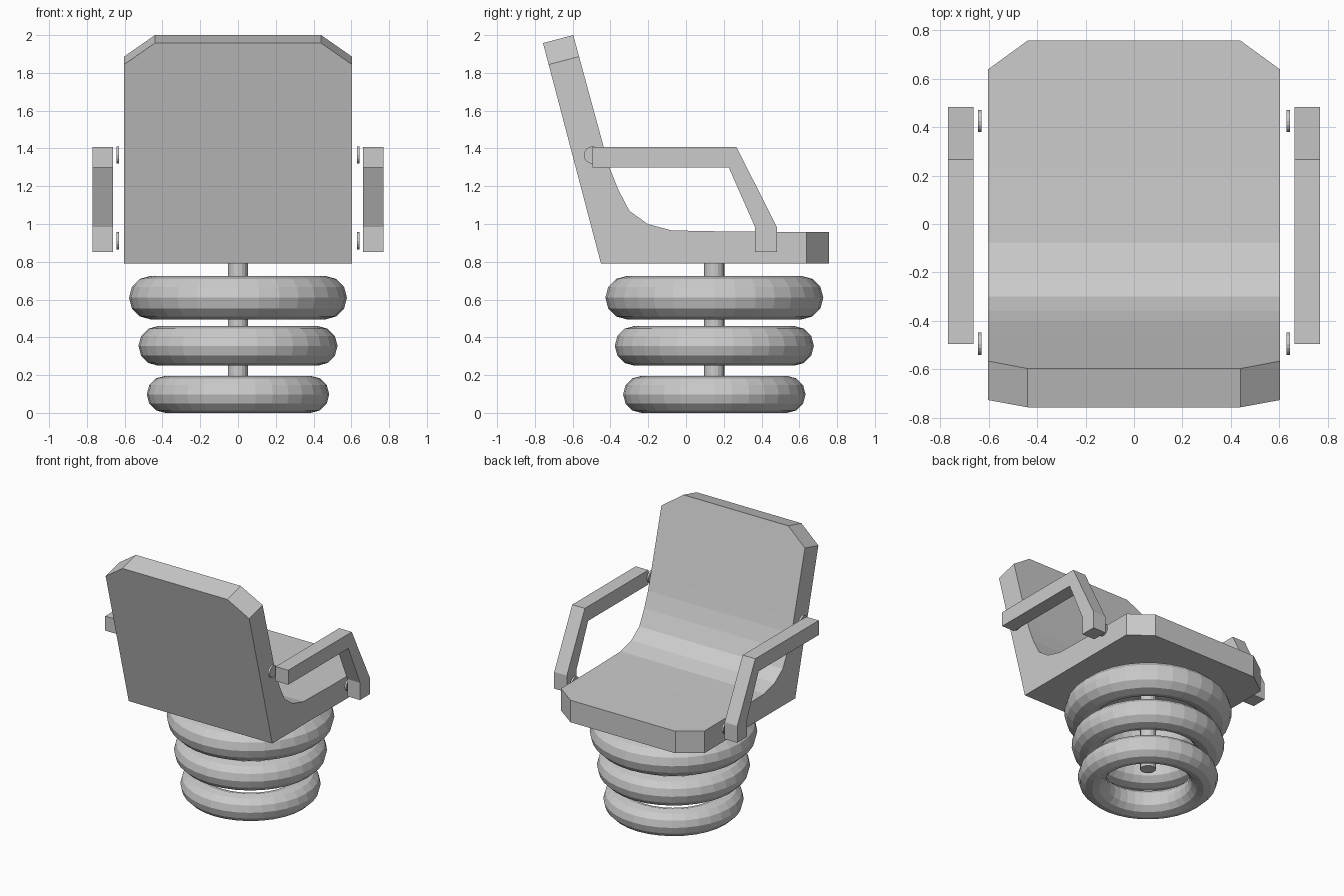
import bpy, bmesh
from math import pi
from mathutils import Vector

if "Cube" in bpy.data.objects:
    bpy.data.objects.remove(bpy.data.objects["Cube"])


def extrude_profile(name, pts, x0, x1, cuts=()):
    """Extrude a (y, z) profile along x, then trim with (point, normal) planes."""
    bm = bmesh.new()
    face = bm.faces.new([bm.verts.new((x0, y, z)) for y, z in pts])
    ext = bmesh.ops.extrude_face_region(bm, geom=[face])
    moved = [g for g in ext["geom"] if isinstance(g, bmesh.types.BMVert)]
    bmesh.ops.translate(bm, verts=moved, vec=(x1 - x0, 0, 0))
    for co, no in cuts:
        geom = bm.verts[:] + bm.edges[:] + bm.faces[:]
        res = bmesh.ops.bisect_plane(bm, geom=geom, plane_co=co, plane_no=no,
                                     clear_outer=True)
        rim = [g for g in res["geom_cut"] if isinstance(g, bmesh.types.BMEdge)]
        bmesh.ops.holes_fill(bm, edges=rim, sides=0)
    bmesh.ops.recalc_face_normals(bm, faces=bm.faces[:])
    mesh = bpy.data.meshes.new(name)
    bm.to_mesh(mesh)
    bm.free()
    obj = bpy.data.objects.new(name, mesh)
    bpy.context.collection.objects.link(obj)
    return obj


def cylinder(name, radius, depth, loc, rot=(0, 0, 0), sides=16):
    bpy.ops.mesh.primitive_cylinder_add(vertices=sides, radius=radius, depth=depth,
                                        location=loc, rotation=rot)
    bpy.context.object.name = name


# Seat shell: one L-shaped profile with the four outer corners cut off
seat_profile = [(-0.45, 0.79), (0.757, 0.79), (0.757, 0.957), (0.23, 0.96),
                (-0.077, 0.966), (-0.203, 1.0), (-0.30, 1.07), (-0.36, 1.185),
                (-0.405, 1.30), (-0.435, 1.405), (-0.597, 2.0), (-0.757, 1.958)]
cuts = []
for s in (-1, 1):
    front = Vector((s * 0.165, -0.12, 0)).cross(Vector((0, 0, 1)))
    cuts.append((Vector((s * 0.44, 0.757, 0.9)), front * (1 if front.y > 0 else -1)))
    top = Vector((s * 0.165, 0.031, -0.115)).cross(Vector((0, -0.16, -0.042)))
    cuts.append((Vector((s * 0.44, -0.597, 2.0)), top * (1 if top.z > 0 else -1)))
extrude_profile("seat", seat_profile, -0.603, 0.603, cuts)

# Armrests with their small mounting discs
arm_profile = [(-0.495, 1.408), (0.267, 1.408), (0.483, 0.98), (0.483, 0.853),
               (0.365, 0.853), (0.365, 0.985), (0.227, 1.298), (-0.495, 1.298)]
for side, s in (("left", -1), ("right", 1)):
    extrude_profile(side + "_armrest", arm_profile, s * 0.663, s * 0.769)
    for end, y, z in (("front", 0.425, 0.911), ("back", -0.495, 1.365)):
        cylinder(f"{side}_{end}_disc", 0.046, 0.015, (s * 0.637, y, z), (0, pi / 2, 0))

# Central post
cylinder("post", 0.054, 0.65, (0, 0.15, 0.485))

# Stack of spring rings, growing upward
for i, (outer, tube, z) in enumerate([(0.483, 0.098, 0.098), (0.527, 0.105, 0.355),
                                      (0.577, 0.115, 0.61)]):
    bpy.ops.mesh.primitive_torus_add(major_segments=32, minor_segments=12,
                                     major_radius=outer - tube, minor_radius=tube,
                                     location=(0, 0.15, z))
    bpy.context.object.name = f"spring_ring_{i + 1}"
